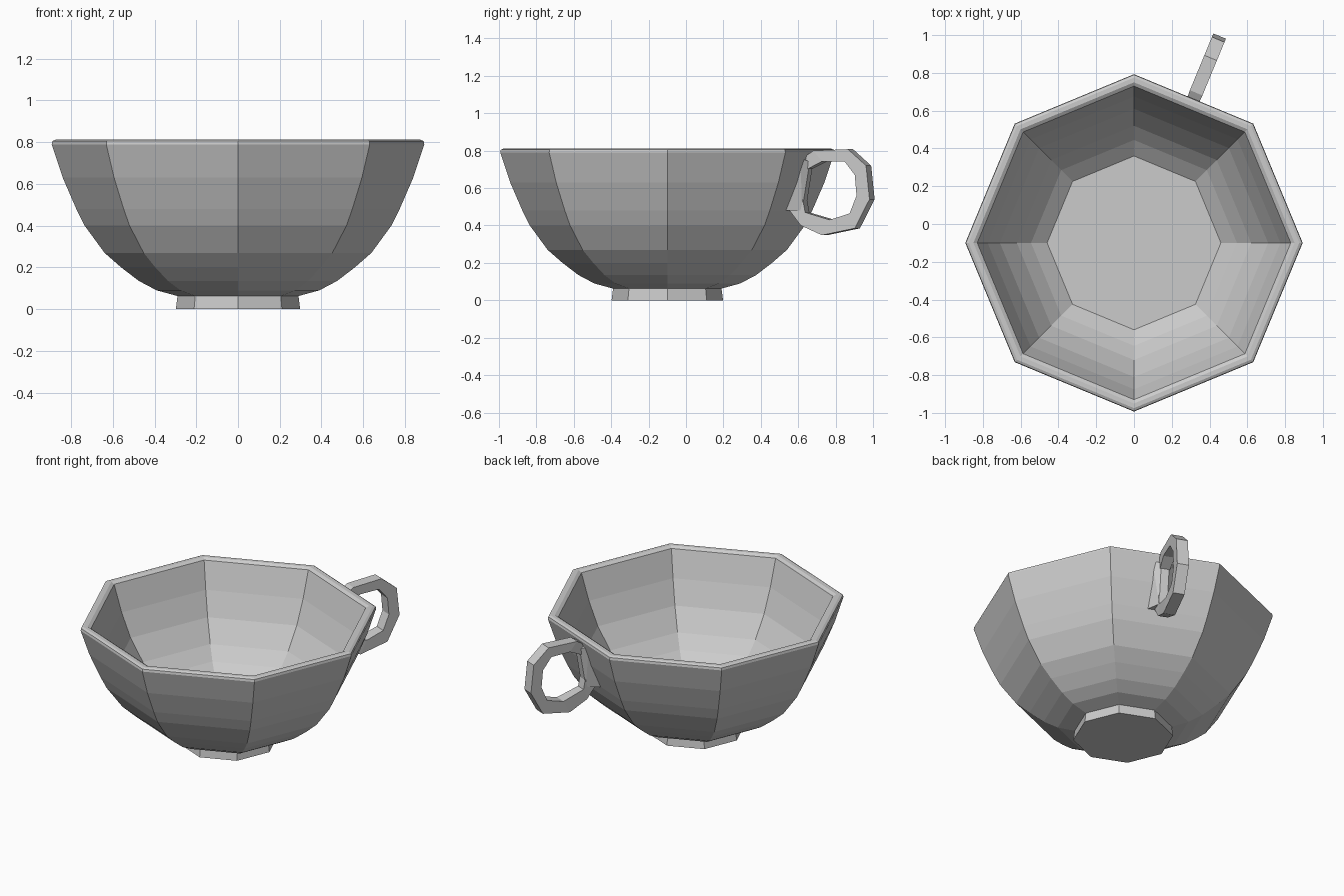
import bpy, bmesh, math
from mathutils import Vector

if "Cube" in bpy.data.objects:
    bpy.data.objects.remove(bpy.data.objects["Cube"])

CENTRE_Y = -0.10
SIDES = 8


def finish(name, bm):
    bmesh.ops.recalc_face_normals(bm, faces=bm.faces)
    mesh = bpy.data.meshes.new(name)
    bm.to_mesh(mesh)
    bm.free()
    obj = bpy.data.objects.new(name, mesh)
    bpy.context.collection.objects.link(obj)
    return obj


def lathe(name, profile):
    """Octagonal revolve of an (r, z) profile, capped at both ends."""
    bm = bmesh.new()
    rings = [[bm.verts.new((r * math.cos(k * math.tau / SIDES),
                            CENTRE_Y + r * math.sin(k * math.tau / SIDES), z))
              for k in range(SIDES)] for r, z in profile]
    for a, b in zip(rings, rings[1:]):
        for k in range(SIDES):
            j = (k + 1) % SIDES
            bm.faces.new((a[k], a[j], b[j], b[k]))
    bm.faces.new(rings[0])
    bm.faces.new(rings[-1])
    return finish(name, bm)


# Bowl: outer wall, rounded rim, inner wall, flat floor
lathe("bowl", [(0.28, 0.06), (0.39, 0.09), (0.475, 0.135), (0.56, 0.20),
               (0.64, 0.27), (0.735, 0.40), (0.775, 0.48), (0.84, 0.63),
               (0.893, 0.79), (0.89, 0.805), (0.875, 0.812), (0.85, 0.812),
               (0.83, 0.80), (0.775, 0.63), (0.71, 0.48), (0.62, 0.345),
               (0.545, 0.265), (0.46, 0.20)])

# Foot
lathe("foot", [(0.298, 0.0), (0.29, 0.062)])

# Handle frame: r outward through the middle of a bowl facet, t along the facet
ANG = math.radians(67.5)
OUT = Vector((math.cos(ANG), math.sin(ANG), 0))
SIDE = Vector((math.sin(ANG), -math.cos(ANG), 0))


def at(r, t, z):
    return Vector((0, CENTRE_Y, z)) + OUT * r + SIDE * t


# Handle ring: faceted loop with a rectangular section
outer = [(0.78, 0.75), (0.86, 0.80), (1.06, 0.808), (1.165, 0.72), (1.185, 0.54),
         (1.10, 0.385), (0.91, 0.348), (0.785, 0.40), (0.72, 0.48)]
inner = [(0.82, 0.70), (0.91, 0.743), (1.04, 0.743), (1.10, 0.67), (1.11, 0.56),
         (1.07, 0.465), (0.955, 0.43), (0.81, 0.47), (0.79, 0.57)]
bm = bmesh.new()
sections = []
for (ro, zo), (ri, zi) in zip(outer, inner):
    w = 0.036 if ro > 0.85 else 0.03
    sections.append([bm.verts.new(at(*p)) for p in
                     ((ro, -w, zo), (ro, w, zo), (ri, w, zi), (ri, -w, zi))])
for i, a in enumerate(sections):
    b = sections[(i + 1) % len(sections)]
    for k in range(4):
        j = (k + 1) % 4
        bm.faces.new((a[k], a[j], b[j], b[k]))
finish("handle", bm)

# Flared joint between the handle and the bowl wall
bm = bmesh.new()
for t in (-1, 1):
    for r, w, z in ((0.71, 0.075, 0.48), (0.775, 0.06, 0.64), (0.80, 0.07, 0.76),
                    (0.79, 0.025, 0.48), (0.795, 0.025, 0.58), (0.835, 0.025, 0.74)):
        bm.verts.new(at(r, t * w, z))
bmesh.ops.convex_hull(bm, input=bm.verts)
finish("handle_joint", bm)
